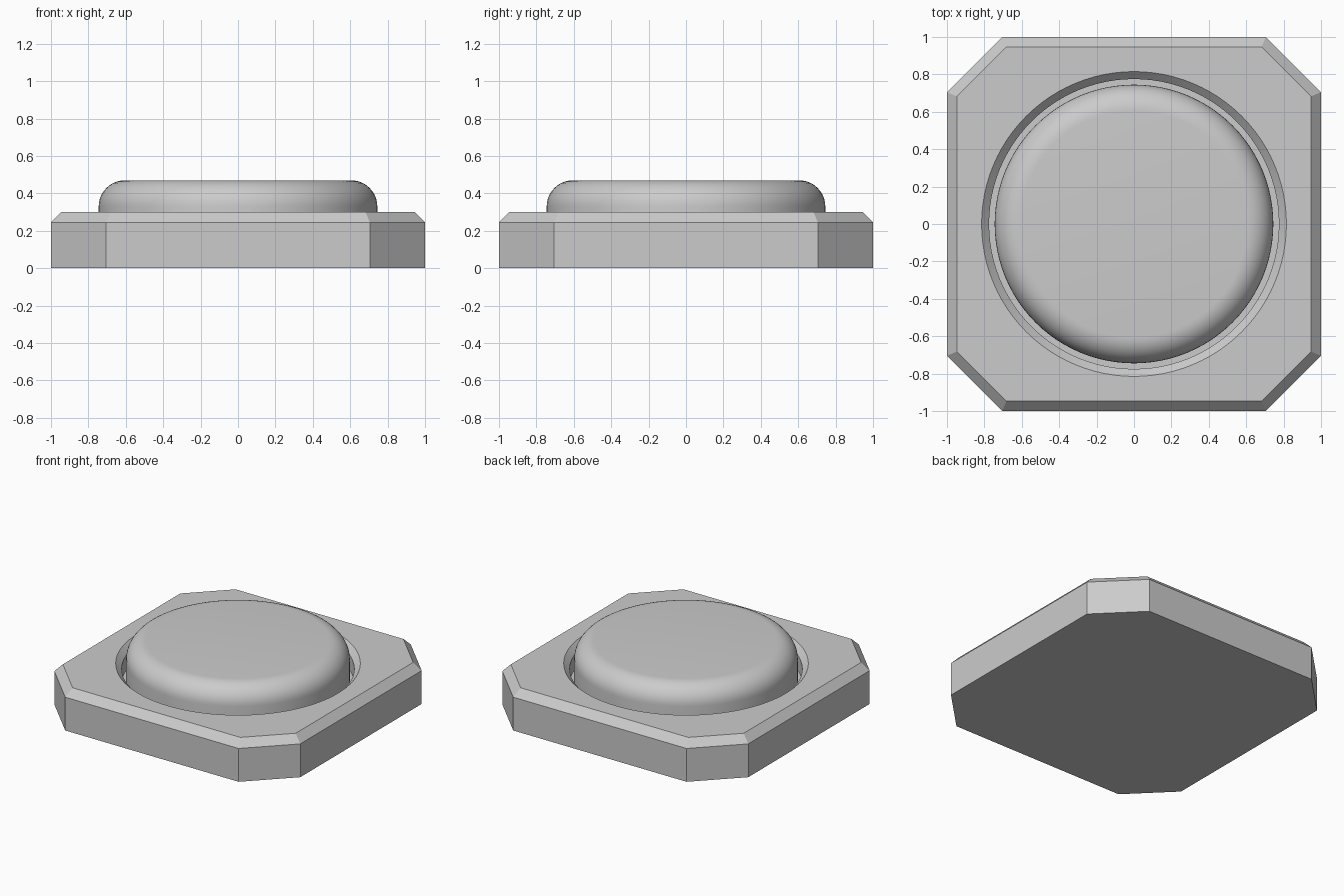
import bpy, bmesh, math

if "Cube" in bpy.data.objects:
    bpy.data.objects.remove(bpy.data.objects["Cube"])


def make_object(name, bm):
    bmesh.ops.recalc_face_normals(bm, faces=bm.faces)
    mesh = bpy.data.meshes.new(name)
    bm.to_mesh(mesh)
    bm.free()
    obj = bpy.data.objects.new(name, mesh)
    bpy.context.collection.objects.link(obj)
    return obj


def loft(name, rings):
    """Skin a stack of equal-length point rings and cap both ends."""
    bm = bmesh.new()
    loops = [[bm.verts.new(p) for p in ring] for ring in rings]
    n = len(loops[0])
    for a, b in zip(loops, loops[1:]):
        for i in range(n):
            j = (i + 1) % n
            bm.faces.new((a[i], a[j], b[j], b[i]))
    bm.faces.new(loops[0][::-1])
    bm.faces.new(loops[-1])
    return make_object(name, bm)


def octagon(half, corner, z):
    pts = [(half, -corner), (half, corner), (corner, half), (-corner, half)]
    return [(x, y, z) for x, y in pts + [(-x, -y) for x, y in pts]]


def circle(r, z, n=96):
    return [(r * math.cos(2 * math.pi * i / n), r * math.sin(2 * math.pi * i / n), z)
            for i in range(n)]


def smooth(obj, angle):
    bpy.ops.object.select_all(action='DESELECT')
    obj.select_set(True)
    bpy.context.view_layer.objects.active = obj
    bpy.ops.object.shade_smooth_by_angle(angle=math.radians(angle))


# Clipped-corner plate with a bevelled upper edge
plate = loft("base_plate", [octagon(1, 0.705, 0), octagon(1, 0.705, 0.245),
                            octagon(0.947, 0.682, 0.3)])

# Round recess with a chamfered rim
cutter = loft("recess_cutter", [circle(0.775, 0.15), circle(0.775, 0.26),
                                circle(0.815, 0.3), circle(0.815, 0.4)])
cutter.hide_render = True
cut = plate.modifiers.new("recess", 'BOOLEAN')
cut.operation = 'DIFFERENCE'
cut.solver = 'EXACT'
cut.object = cutter
bpy.context.view_layer.objects.active = plate
bpy.ops.object.modifier_apply(modifier=cut.name)
bpy.data.objects.remove(cutter, do_unlink=True)
smooth(plate, 20)

# Round button with a rolled top edge
R, TOP, ROLL = 0.745, 0.47, 0.14
steps = 10
rings = [circle(R, 0.15)]
for k in range(steps + 1):
    a = math.pi / 2 * k / steps
    rings.append(circle(R - ROLL + ROLL * math.cos(a), TOP - ROLL + ROLL * math.sin(a)))
button = loft("button", rings)
smooth(button, 30)
